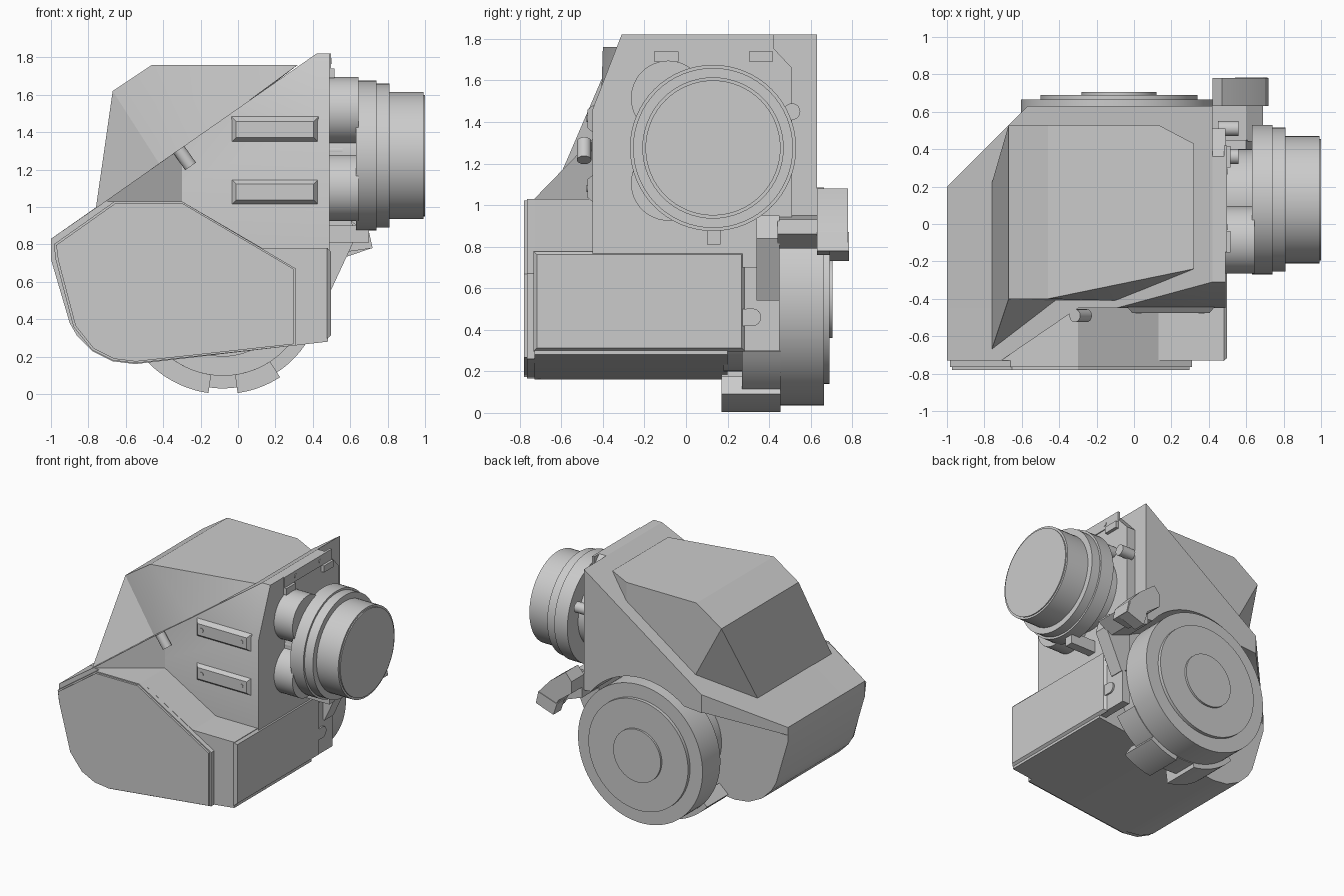
import bpy, bmesh
from math import cos, sin, radians
from mathutils import Vector

cube = bpy.data.objects.get("Cube")
if cube:
    bpy.data.objects.remove(cube, do_unlink=True)

grey = bpy.data.materials.new("plain_grey")
grey.use_nodes = True
GREY = (0.6, 0.6, 0.6, 1)
grey.diffuse_color = GREY
grey.node_tree.nodes["Principled BSDF"].inputs["Base Color"].default_value = GREY


def finish(name, bm):
    bmesh.ops.recalc_face_normals(bm, faces=bm.faces[:])
    mesh = bpy.data.meshes.new(name)
    bm.to_mesh(mesh)
    bm.free()
    mesh.materials.append(grey)
    obj = bpy.data.objects.new(name, mesh)
    bpy.context.collection.objects.link(obj)
    bpy.ops.object.select_all(action="DESELECT")
    obj.select_set(True)
    bpy.context.view_layer.objects.active = obj
    bpy.ops.object.shade_smooth_by_angle(angle=radians(25))
    return obj


def place(axis, p, d):
    """Profile point p pushed to depth d along axis."""
    return Vector((p[0], d, p[1]) if axis == "y" else (d, p[0], p[1]))


def prism(name, axis, pts, a, b, cuts=()):
    """Extrude a profile from a to b, then trim by (point, normal) planes."""
    bm = bmesh.new()
    near = [bm.verts.new(place(axis, p, a)) for p in pts]
    far = [bm.verts.new(place(axis, p, b)) for p in pts]
    bm.faces.new(near)
    bm.faces.new(far[::-1])
    n = len(pts)
    for i in range(n):
        j = (i + 1) % n
        bm.faces.new((near[i], far[i], far[j], near[j]))
    for co, no in cuts:
        geom = bm.verts[:] + bm.edges[:] + bm.faces[:]
        bmesh.ops.bisect_plane(bm, geom=geom, plane_co=co, plane_no=no, clear_outer=True)
        bmesh.ops.holes_fill(bm, edges=[e for e in bm.edges if e.is_boundary])
    return finish(name, bm)


def arc(c, r, start, end, n):
    step = (end - start) / n
    angles = [radians(start + step * i) for i in range(n + 1)]
    return [(c[0] + r * cos(t), c[1] + r * sin(t)) for t in angles]


def disc(name, axis, c, r, a, b, n=64):
    return prism(name, axis, arc(c, r, 0, 360, n)[:-1], a, b)


def rect(u0, u1, v0, v1):
    return [(u0, v0), (u1, v0), (u1, v1), (u0, v1)]


def hull(name, pts):
    bm = bmesh.new()
    for p in pts:
        bm.verts.new(p)
    bmesh.ops.convex_hull(bm, input=bm.verts[:])
    bmesh.ops.dissolve_limit(bm, angle_limit=0.01, verts=bm.verts[:], edges=bm.edges[:])
    return finish(name, bm)


def bevelled_plate(name, axis, box, a, b, inset):
    """Rectangle at depth a tapering to an inset rectangle at depth b."""
    u0, u1, v0, v1 = box
    small = rect(u0 + inset, u1 - inset, v0 + inset, v1 - inset)
    return hull(name, [place(axis, p, a) for p in rect(*box)] + [place(axis, p, b) for p in small])


def roof(x):
    return 0.83 + (x + 1) * 0.697


# lower housing with rounded underside corner
belly = [(-1, 0.83), (-1, 0.72), (-0.9, 0.38), (-0.86, 0.31), (-0.78, 0.23), (-0.67, 0.175), (-0.55, 0.16)]
prism("lower_housing", "y",
      belly + [(0.48, 0.28), (0.48, 0.78), (0.13, 0.78), (-0.3, 1.03), (-0.71, 1.03)], -0.73, 0.2)

# front cover plate with stepped rim
cover = [(-0.985, 0.8), (-0.975, 0.72), (-0.88, 0.36), (-0.78, 0.235), (-0.67, 0.18), (-0.55, 0.165),
         (0.31, 0.26), (0.31, 0.67), (-0.3, 1.03), (-0.66, 1.03)]
prism("front_cover", "y", cover, -0.765, -0.72)
prism("front_cover_face", "y",
      [(-0.33 + (x + 0.33) * 0.98, 0.6 + (z - 0.6) * 0.98) for x, z in cover], -0.78, -0.76)

# upper housing, front half leaning back near the top
prism("upper_housing", "y", [(-1, 0.83), (-1, 0.76), (0.42, 0.7), (0.42, 1.82)], -0.45, 0.2,
      [((0, -0.45, 1.46), (0, -0.36, 0.14))])
prism("front_notch_wall", "y", [(-0.71, 1.03), (-0.3, 1.03), (-0.3, roof(-0.3))], -0.73, -0.45,
      [((-0.71, -0.73, 1), (0.28, -0.41, 0))])

# rear half arched over the drum, with a cut corner
drum = (-0.08, 0.56)
prism("rear_housing", "y",
      [(-1, 0.83), (-1, 0.77), (-0.58, 0.99)] + arc(drum, 0.56, 128, 38, 20)
      + [(0.42, 0.9), (0.42, 1.82)], 0.2, 0.63, [((-1, 0.2, 0), (-1, 1, 0))])

# right end wall
prism("end_wall", "x", [(-0.31, 1.82), (0.36, 1.82), (0.51, 1.66), (0.51, 0.93), (0.34, 0.9),
                        (0.34, 0.7), (-0.45, 0.7), (-0.45, 1.46)], 0.42, 0.49)
prism("end_wall_rear", "x", rect(0.2, 0.45, 0.3, 0.55), 0.42, 0.48)
prism("end_wall_link", "x", rect(0.2, 0.34, 0.5, 0.75), 0.42, 0.48)

# hood on the sloping roof
top = [(-0.67, -0.4, 1.62), (-0.46, -0.4, 1.76), (0.32, -0.24, 1.76), (0.32, 0.43, 1.76),
       (0.13, 0.53, 1.76), (-0.46, 0.53, 1.76), (-0.67, 0.53, 1.62)]
base = [(-0.76, -0.67), (-0.42, -0.41), (-0.1, -0.41), (0.13, 0.53), (-0.45, 0.53), (-0.76, 0.22)]
bm = bmesh.new()
t = [bm.verts.new(p) for p in top]
b = [bm.verts.new((x, y, roof(x) - 0.005)) for x, y in base]
for f in [(t[1], t[2], t[3], t[4], t[5]), (t[0], t[1], t[5], t[6]), (t[0], t[6], b[5], b[0]),
          (t[0], b[0], b[1]), (t[0], b[1], t[1]), (t[1], b[1], b[2]), (t[1], b[2], t[2]),
          (t[4], t[5], t[6], b[4], b[3]), (t[6], b[5], b[4]), (t[3], t[4], b[3]),
          (b[0], b[1], b[4], b[5]), (b[1], b[2], b[3], b[4]), (b[2], t[2], t[3], b[3])]:
    bm.faces.new(f)
finish("roof_hood", bm)

# front rails with screw heads
for z in (1.08, 1.415):
    bevelled_plate("front_rail", "y", (-0.035, 0.43, z - 0.068, z + 0.068), -0.445, -0.475, 0.025)
    for x in (0.025, 0.36):
        disc("rail_screw", "y", (x, z), 0.016, -0.479, -0.47, 16)

# small latch pin on the slanted edge
pin = prism("latch_pin", "x", [(-0.49 + u, v) for u, v in arc((0, 0), 0.035, 0, 360, 16)[:-1]], -0.055, 0.055)
pin.location = (-0.285, 0, 1.262)
pin.rotation_euler = (0, radians(55), 0)

# side access panel and its tab
bevelled_plate("side_panel", "x", (-0.735, 0.285, 0.295, 0.78), 0.475, 0.497, 0.018)
prism("side_panel_tab", "x", [(0.25, 0.42)] + arc((0.32, 0.46), 0.042, -90, 90, 12) + [(0.25, 0.5)], 0.475, 0.492)

# lens barrel: stacked rings on the right
barrel = (0.13, 1.275)
for name, r, x0, x1 in [("barrel_core", 0.27, 0.45, 0.65), ("barrel_ring", 0.4, 0.63, 0.74),
                        ("barrel_step", 0.385, 0.74, 0.81), ("barrel_end", 0.34, 0.81, 0.992),
                        ("barrel_cap", 0.325, 0.99, 1.0)]:
    disc(name, "x", barrel, r, x0, x1)
for z in (1.515, 1.105):
    disc("motor_pod", "x", (-0.085, z), 0.18, 0.45, 0.645, 48)
for y, z in [(0.36, 1.52), (0.51, 1.45), (-0.1, 1.3)]:
    disc("barrel_bolt", "x", (y, z), 0.04, 0.45, 0.56, 20)
prism("barrel_key", "x", rect(0.1, 0.165, 0.81, 0.9), 0.45, 0.7)

# bracket bar and feet above the barrel
prism("upper_bar", "x", rect(-0.15, 0.42, 1.74, 1.82), 0.48, 0.497)
for y in (-0.095, 0.36):
    prism("upper_bar_foot", "x", rect(y - 0.058, y + 0.058, 1.69, 1.74), 0.48, 0.515)
for y in (-0.015, 0.28):
    disc("upper_bar_screw", "x", (y, 1.78), 0.016, 0.49, 0.501, 16)

# rear drum with stepped caps and hub
for name, r, y0, y1 in [("drum_hub", 0.36, 0.18, 0.46), ("drum", 0.525, 0.45, 0.665),
                        ("drum_cap", 0.42, 0.66, 0.69), ("drum_centre", 0.2, 0.685, 0.705)]:
    disc(name, "y", drum, r, y0, y1, 80)
for start, end, r, y0 in [(222, 262, 0.56, 0.17), (278, 303, 0.56, 0.17), (222, 330, 0.53, 0.27)]:
    prism("drum_guard", "y", arc(drum, r, start, end, 24) + arc(drum, 0.46, end, start, 24), y0, 0.455)

# hooked bracket beside the drum
prism("bracket_arm", "y", [(0.42, 0.95), (0.42, 0.57), (0.49, 0.54), (0.63, 0.84), (0.6, 0.95)], 0.34, 0.45)
prism("bracket_neck", "y", [(0.42, 0.95), (0.42, 0.85), (0.58, 0.79), (0.69, 0.86), (0.6, 0.93)], 0.44, 0.65)
prism("bracket_bar", "y", [(0.42, 1.02), (0.47, 1.08), (0.6, 0.98), (0.7, 0.87), (0.72, 0.78),
                           (0.58, 0.76), (0.53, 0.85), (0.42, 0.93)], 0.63, 0.78)
prism("bracket_hook", "y", [(0.57, 0.73), (0.715, 0.78), (0.69, 0.87), (0.54, 0.82)], 0.69, 0.784)
